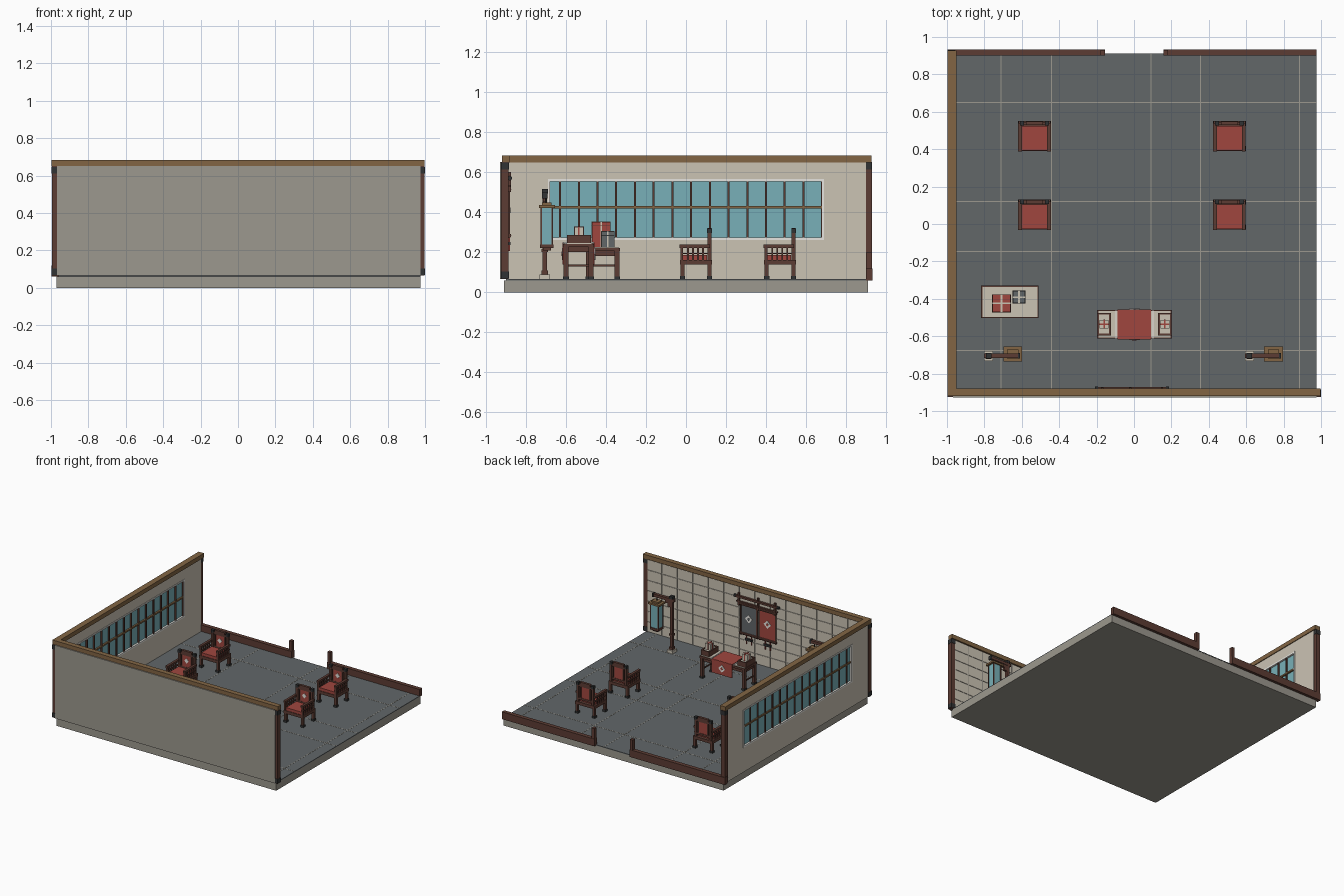
import bpy, bmesh, math
from mathutils import Matrix, Vector


def material(name, r, g, b):
    m = bpy.data.materials.new(name)
    lin = [((c / 255 + 0.055) / 1.055) ** 2.4 for c in (r, g, b)]
    m.diffuse_color = (*lin, 1)
    return m


BEIGE = material("beige plaster", 203, 195, 180)
STONE = material("grey stone", 156, 152, 142)
SLATE = material("slate grey", 98, 103, 105)
DARK = material("dark red wood", 92, 60, 51)
BROWN = material("brown wood", 130, 101, 68)
RED = material("red cloth", 160, 70, 62)
TEAL = material("teal glass", 120, 176, 184)
WHITE = material("white", 242, 240, 234)
IRON = material("black iron", 48, 50, 51)


def finish(name, bm, mat, at):
    mesh = bpy.data.meshes.new(name)
    bm.to_mesh(mesh)
    bm.free()
    mesh.materials.append(mat)
    ob = bpy.data.objects.new(name, mesh)
    ob.location = at
    bpy.context.collection.objects.link(ob)
    return ob


def boxes(name, mat, bounds, at=(0, 0, 0)):
    """One object made of boxes (x0, x1, y0, y1, z0, z1)."""
    bm = bmesh.new()
    for x0, x1, y0, y1, z0, z1 in bounds:
        mid = Vector((x0 + x1, y0 + y1, z0 + z1)) / 2
        size = Matrix.Diagonal((x1 - x0, y1 - y0, z1 - z0, 1))
        bmesh.ops.create_cube(bm, size=1, matrix=Matrix.Translation(mid) @ size)
    return finish(name, bm, mat, at)


def cyls(name, mat, items, axis="Z", segs=8, at=(0, 0, 0)):
    """One object made of cylinders (x, y, z, radius, length)."""
    bm = bmesh.new()
    rot = {"Z": Matrix(), "X": Matrix.Rotation(math.pi / 2, 4, "Y"),
           "Y": Matrix.Rotation(math.pi / 2, 4, "X")}[axis]
    for x, y, z, r, h in items:
        bmesh.ops.create_cone(bm, cap_ends=True, segments=segs, radius1=r, radius2=r,
                              depth=h, matrix=Matrix.Translation((x, y, z)) @ rot)
    return finish(name, bm, mat, at)


F = 0.066  # floor level

# floor slab with pale tile joints
boxes("slab", STONE, [(-0.97, 0.975, -0.91, 0.91, 0, 0.06)])
boxes("floor", SLATE, [(-0.96, 0.975, -0.9, 0.912, 0.06, F)])
boxes("floor_joints", STONE,
      [(x - 0.0025, x + 0.0025, -0.89, 0.912, F - 0.001, F + 0.001) for x in (-0.71, -0.44, 0.09, 0.356, 0.885)]
      + [(-0.95, 0.975, y - 0.0025, y + 0.0025, F - 0.001, F + 0.001) for y in (0.65, 0.12, -0.147, -0.677)])

# front wall, stone outside, beige panels inside
boxes("front_wall", STONE, [(-0.968, 0.976, -0.928, -0.892, F, 0.65)])
cols, rows = 14, 7
pw, ph = 1.92 / cols, 0.58 / rows
boxes("wall_panels", BEIGE,
      [(-0.948 + i * pw + 0.004, -0.948 + (i + 1) * pw - 0.004, -0.894, -0.889,
        F + j * ph + 0.004, F + (j + 1) * ph - 0.004) for i in range(cols) for j in range(rows)])

# left wall with window opening
WY, Z0, Z1 = 0.69, 0.262, 0.565
boxes("left_wall", BEIGE, [(-0.988, -0.956, -0.89, 0.9, F, Z0), (-0.988, -0.956, -0.89, 0.9, Z1, 0.65),
                           (-0.988, -0.956, -0.89, -WY, Z0, Z1), (-0.988, -0.956, WY, 0.9, Z0, Z1)])
boxes("window_glass", TEAL, [(-0.976, -0.968, -WY, WY, Z0, Z1)])
t = 0.012
boxes("window_frame", WHITE, [(-0.991, -0.953, -WY, WY, Z0, Z0 + t), (-0.991, -0.953, -WY, WY, Z1 - t, Z1),
                              (-0.991, -0.953, -WY, t - WY, Z0, Z1), (-0.991, -0.953, WY - t, WY, Z0, Z1)])
boxes("window_bars", DARK, [(-0.984, -0.957, y - 0.005, y + 0.005, Z0 + 0.008, Z1)
                            for y in (0.68 - 0.0935 * i for i in range(15))])
boxes("window_crossbar", BROWN, [(-0.986, -0.955, -WY, WY, 0.418, 0.43)])

# corner posts with iron bands, top beams
posts = [(-0.977, -0.905), (-0.977, 0.91), (0.98, -0.905)]
boxes("corner_posts", DARK, [(x - 0.017, x + 0.017, y - 0.018, y + 0.018, F, 0.65) for x, y in posts])
boxes("post_bands", IRON, [(x - 0.019, x + 0.019, y - 0.02, y + 0.02, z, z + 0.035)
                           for x, y in posts for z in (F + 0.003, 0.612)])
boxes("top_beams", BROWN, [(-0.997, 0.997, -0.92, -0.88, 0.648, 0.682), (-0.997, -0.95, -0.88, 0.927, 0.648, 0.682)])

# low rear rail with gate posts
boxes("rear_rail", DARK, [(-0.997, -0.155, 0.9, 0.932, F - 0.006, 0.118), (0.158, 0.976, 0.9, 0.932, F - 0.006, 0.118)])
boxes("gate_posts", DARK, [(x, x + 0.025, 0.902, 0.93, F, 0.2) for x in (-0.18, 0.158)])

# hanging banners on the front wall
boxes("banner_rack", DARK, [(-0.2, 0.18, -0.89, -0.872, 0.562, 0.578), (-0.19, 0.17, -0.89, -0.876, 0.525, 0.535)]
      + [(x - 0.006, x + 0.006, -0.89, -0.874, 0.5, 0.6) for x in (-0.17, -0.02, 0.15)])
cyls("rack_knobs", IRON, [(x, -0.88, 0.57, 0.012, 0.016) for x in (-0.2, 0.18)], "X")
for name, x, mat, edge in (("grey", 0.062, SLATE, DARK), ("red", -0.103, RED, DARK)):
    boxes(name + "_banner", mat, [(x - 0.066, x + 0.066, -0.89, -0.882, 0.29, 0.51)])
    boxes(name + "_banner_edge", edge, [(x - 0.076, x - 0.066, -0.89, -0.88, 0.27, 0.53),
                                        (x + 0.066, x + 0.076, -0.89, -0.88, 0.27, 0.53)])
    cyls(name + "_banner_rods", DARK, [(x, -0.882, z, 0.01, 0.16) for z in (0.283, 0.515)], "X")
    cyls(name + "_banner_diamond", WHITE, [(x, -0.881, 0.41, 0.032, 0.004)], "Y", 4)
    cyls(name + "_banner_core", mat, [(x, -0.879, 0.41, 0.013, 0.004)], "Y", 4)
    boxes(name + "_weight", IRON, [(x - 0.03, x + 0.03, -0.89, -0.876, 0.235, 0.252)])
    boxes(name + "_weight_cords", RED, [(x + s - 0.003, x + s + 0.003, -0.888, -0.88, 0.205, 0.28) for s in (-0.022, 0.022)])


# armchairs facing the table
def chair(at):
    sx = (-1, 1)
    legs = [(s * 0.075, y) for s in sx for y in (-0.067, 0.067)]
    boxes("chair_legs", DARK, [(x - 0.01, x + 0.01, y - 0.01, y + 0.01, F, 0.15) for x, y in legs], at)
    boxes("chair_feet", IRON, [(x - 0.013, x + 0.013, y - 0.013, y + 0.013, F, 0.082) for x, y in legs], at)
    boxes("chair_seat", DARK, [(-0.086, 0.086, -0.08, 0.08, 0.138, 0.162)], at)
    boxes("seat_cushion", RED, [(-0.068, 0.068, -0.076, 0.055, 0.162, 0.185)], at)
    boxes("chair_arms", DARK, [(s * 0.077 - 0.01, s * 0.077 + 0.01, -0.082, 0.07, 0.222, 0.238) for s in sx]
          + [(s * 0.077 - 0.005, s * 0.077 + 0.005, -0.075, 0.07, 0.19, 0.197) for s in sx]
          + [(s * 0.077 - 0.008, s * 0.077 + 0.008, -0.078, -0.064, 0.16, 0.225) for s in sx], at)
    boxes("arm_spindles", DARK, [(s * 0.077 - 0.004, s * 0.077 + 0.004, y - 0.004, y + 0.004, 0.16, 0.225)
                                 for s in sx for y in (-0.04, -0.015, 0.01, 0.035)], at)
    boxes("back_frame", DARK, [(s * 0.066 - 0.009, s * 0.066 + 0.009, 0.058, 0.078, 0.16, 0.305) for s in sx]
          + [(-0.07, 0.07, 0.06, 0.076, 0.285, 0.303), (-0.045, 0.045, 0.058, 0.078, 0.303, 0.322),
             (-0.07, 0.07, 0.06, 0.076, 0.18, 0.195)]
          + [(s * 0.04 - 0.004, s * 0.04 + 0.004, 0.06, 0.076, 0.19, 0.29) for s in sx], at)
    boxes("back_panel", RED, [(-0.038, 0.038, 0.061, 0.073, 0.19, 0.29)], at)
    cyls("back_diamond", WHITE, [(0, 0.06, 0.245, 0.02, 0.004)], "Y", 4, at)
    boxes("back_finials", IRON, [(s * 0.066 - 0.011, s * 0.066 + 0.011, 0.056, 0.08, 0.295, 0.318) for s in sx], at)


for cx in (-0.532, 0.51):
    for cy in (0.05, 0.47):
        chair((cx, cy, 0))


# tables
def table(name, x0, x1, y0, y1, top):
    legs = [(x, y) for x in (x0 + 0.014, x1 - 0.014) for y in (y0 + 0.014, y1 - 0.014)]
    boxes(name + "_frame", DARK, [(x0, x1, y0, y1, top - 0.02, top - 0.003),
                                  (x0 + 0.012, x1 - 0.012, y0 + 0.012, y1 - 0.012, top - 0.045, top - 0.02)]
          + [(x - 0.012, x + 0.012, y - 0.012, y + 0.012, F, top - 0.01) for x, y in legs]
          + [(x - 0.004, x + 0.004, y0 + 0.02, y1 - 0.02, 0.13, 0.139) for x in (x0 + 0.014, x1 - 0.014)])
    boxes(name + "_feet", IRON, [(x - 0.014, x + 0.014, y - 0.014, y + 0.014, F, 0.08) for x, y in legs])
    boxes(name + "_top", BEIGE, [(x0 + 0.006, x1 - 0.006, y0 + 0.006, y1 - 0.006, top - 0.005, top)])


table("main_table", -0.197, 0.202, -0.613, -0.46, 0.245)
boxes("table_runner", RED, [(-0.088, 0.092, -0.616, -0.457, 0.243, 0.249), (-0.088, 0.092, -0.461, -0.456, 0.14, 0.247),
                            (-0.088, 0.092, -0.617, -0.612, 0.14, 0.247)])
boxes("runner_stripes", WHITE, [(x - 0.003, x + 0.003, -0.614, -0.459, 0.243, 0.25) for x in (-0.097, 0.101)])
cyls("runner_diamonds", WHITE, [(0.002, y, 0.192, 0.03, 0.004) for y in (-0.455, -0.618)], "Y", 4)
cyls("runner_cores", RED, [(0.002, y, 0.192, 0.012, 0.004) for y in (-0.453, -0.62)], "Y", 4)

# wrapped gifts on trays
for x in (-0.16, 0.165):
    at = (x, -0.535, 0)
    boxes("gift_tray", DARK, [(s * 0.032 - 0.005, s * 0.032 + 0.005, -0.06, 0.06, 0.245, 0.285) for s in (-1, 1)]
          + [(-0.037, 0.037, s * 0.055 - 0.005, s * 0.055 + 0.005, 0.245, 0.285) for s in (-1, 1)], at)
    boxes("tray_filling", BEIGE, [(-0.03, 0.03, -0.052, 0.052, 0.245, 0.278)], at)
    boxes("gift_box", BEIGE, [(-0.024, 0.024, -0.023, 0.023, 0.275, 0.326)], at)
    boxes("gift_ribbon", RED, [(-0.004, 0.004, -0.025, 0.025, 0.275, 0.329), (-0.026, 0.026, -0.004, 0.004, 0.275, 0.329)], at)

# side table with parcels
table("side_table", -0.817, -0.51, -0.502, -0.33, 0.225)
for name, mat, x0, x1, y0, y1, z in (("red_parcel", RED, -0.757, -0.66, -0.47, -0.378, 0.352),
                                     ("grey_parcel", SLATE, -0.648, -0.582, -0.423, -0.358, 0.303)):
    mx, my, e = (x0 + x1) / 2, (y0 + y1) / 2, 0.002
    boxes(name, mat, [(x0, x1, y0, y1, 0.225, z)])
    boxes(name + "_lid", DARK if mat is RED else IRON, [(x0 - e, x1 + e, y0 - e, y1 + e, z - 0.022, z - 0.018)])
    boxes(name + "_ribbon", BEIGE, [(mx - 0.005, mx + 0.005, y0 - e, y1 + e, 0.225, z + e),
                                    (x0 - e, x1 + e, my - 0.004, my + 0.004, 0.225, z + e)])


# hanging lantern stands
def lantern_stand(x):
    at = (x, -0.705, 0)
    boxes("stand_base", BEIGE, [(-0.024, 0.024, -0.027, 0.027, F, 0.09)], at)
    boxes("stand_pole", DARK, [(-0.011, 0.011, -0.011, 0.011, 0.09, 0.5), (-0.016, 0.016, -0.016, 0.016, 0.09, 0.11),
                               (-0.016, 0.016, -0.016, 0.016, 0.2, 0.215)], at)
    boxes("stand_arm", DARK, [(-0.024, 0.165, -0.012, 0.012, 0.472, 0.494), (0.01, 0.055, -0.009, 0.009, 0.45, 0.472),
                              (0.01, 0.032, -0.009, 0.009, 0.425, 0.45)], at)
    boxes("stand_caps", IRON, [(-0.015, 0.015, -0.015, 0.015, 0.494, 0.515), (0.157, 0.168, -0.014, 0.014, 0.468, 0.498)], at)
    at = (x + 0.129, -0.695, 0)
    cyls("lantern_cord", IRON, [(0, -0.005, 0.455, 0.004, 0.04)], at=at)
    boxes("lantern_glass", TEAL, [(-0.033, 0.033, -0.028, 0.028, 0.235, 0.425)], at)
    boxes("lantern_frame", DARK, [(a * 0.033 - 0.004, a * 0.033 + 0.004, b * 0.028 - 0.004, b * 0.028 + 0.004, 0.23, 0.425)
                                  for a in (-1, 1) for b in (-1, 1)]
          + [(-0.038, 0.038, -0.033, 0.033, 0.22, 0.238), (-0.022, 0.022, -0.02, 0.02, 0.208, 0.22)], at)
    boxes("lantern_roof", BROWN, [(-0.05, 0.05, -0.04, 0.04, 0.422, 0.436), (-0.03, 0.03, -0.024, 0.024, 0.436, 0.448)], at)


for x in (-0.777, 0.617):
    lantern_stand(x)
